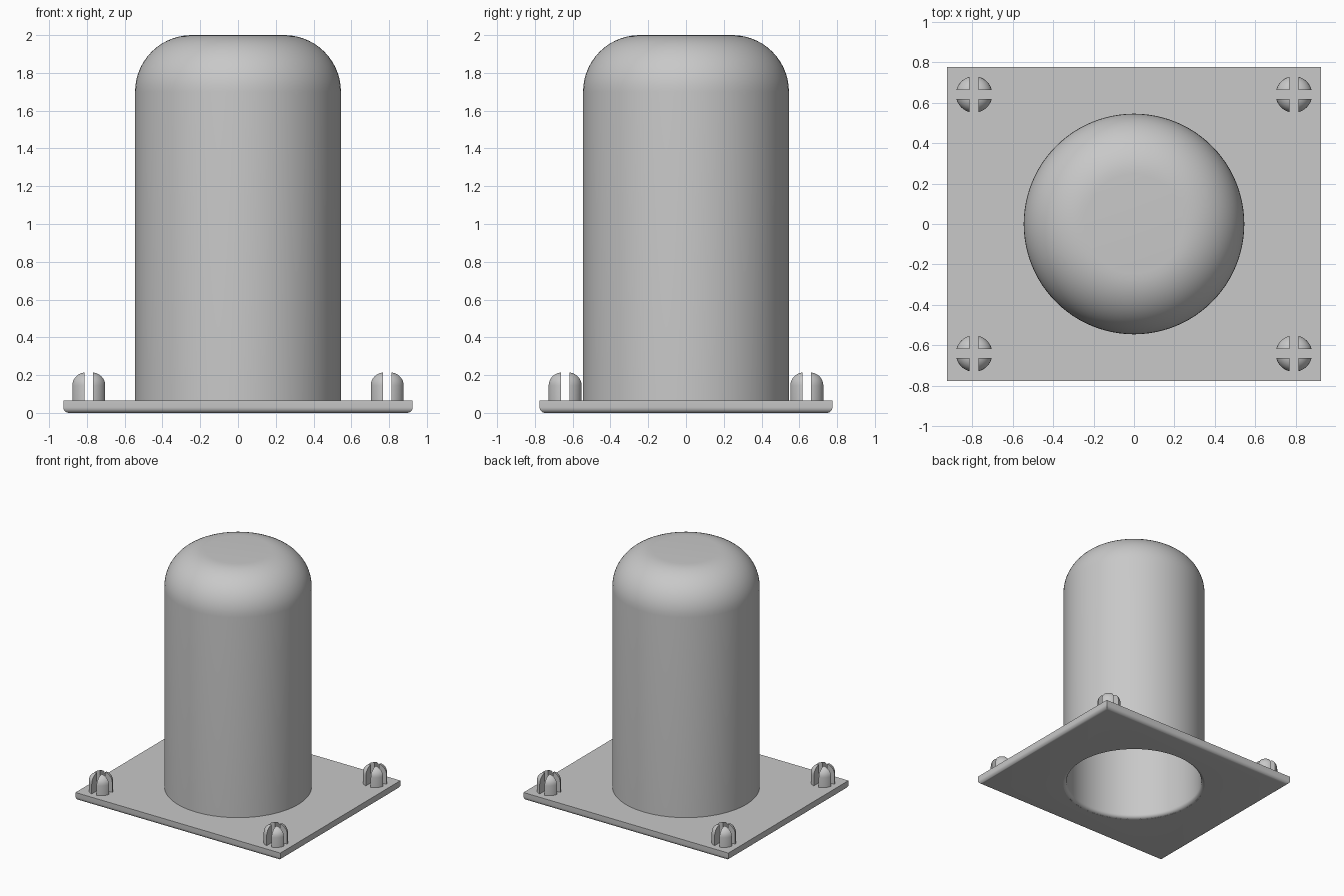
import bpy, bmesh
from math import sin, cos, pi
from mathutils import Matrix, Vector

cube = bpy.data.objects.get("Cube")
if cube:
    bpy.data.objects.remove(cube, do_unlink=True)

HALF_X, HALF_Y, PLATE_T = 0.925, 0.775, 0.065
OUTER_R, INNER_R, HEIGHT, DOME_R = 0.545, 0.52, 2.0, 0.30
EDGE_R = 0.03
PEG_R, PEG_TOP, PEG_ROUND, SLOT = 0.09, 0.215, 0.07, 0.044
PEG_X, PEG_Y = 0.79, 0.64

grey = bpy.data.materials.new("plain grey")
grey.use_nodes = True
COLOUR = (0.58, 0.58, 0.58, 1)
grey.diffuse_color = COLOUR
grey.node_tree.nodes["Principled BSDF"].inputs["Base Color"].default_value = COLOUR


def arc(cx, cz, r, start, end, steps):
    """Points of an arc in the radius/height plane."""
    return [(cx + r * cos(start + (end - start) * i / steps),
             cz + r * sin(start + (end - start) * i / steps)) for i in range(steps + 1)]


def lathe(profile, steps):
    """Revolve a radius/height profile around z."""
    bm = bmesh.new()
    verts = [bm.verts.new((r, 0, z)) for r, z in profile]
    edges = [bm.edges.new(pair) for pair in zip(verts, verts[1:])]
    bmesh.ops.spin(bm, geom=verts + edges, cent=(0, 0, 0), axis=(0, 0, 1),
                   angle=2 * pi, steps=steps, use_merge=True)
    bmesh.ops.remove_doubles(bm, verts=bm.verts[:], dist=1e-5)
    bmesh.ops.recalc_face_normals(bm, faces=bm.faces[:])
    return bm


def make(name, bm):
    mesh = bpy.data.meshes.new(name)
    bm.to_mesh(mesh)
    bm.free()
    obj = bpy.data.objects.new(name, mesh)
    bpy.context.collection.objects.link(obj)
    mesh.materials.append(grey)
    return obj


def smooth(obj):
    bpy.ops.object.select_all(action="DESELECT")
    obj.select_set(True)
    bpy.context.view_layer.objects.active = obj
    bpy.ops.object.shade_smooth_by_angle(angle=pi / 6)


# Base plate with rounded lower edges
bm = bmesh.new()
bmesh.ops.create_cube(bm, size=1, matrix=Matrix.Translation((0, 0, PLATE_T / 2))
                      @ Matrix.Diagonal((2 * HALF_X, 2 * HALF_Y, PLATE_T, 1)))
lower = [e for e in bm.edges if all(v.co.z < 0.001 for v in e.verts)]
bmesh.ops.bevel(bm, geom=lower, offset=EDGE_R, segments=6, profile=0.5, affect="EDGES")
plate = make("base_plate", bm)

# Hole through the plate, flared at its lower rim
flare = arc(INNER_R + EDGE_R, EDGE_R, EDGE_R, 1.45 * pi, pi, 6)
cutter = make("hole_cutter", lathe(
    [(0, -0.1), (flare[0][0], -0.1)] + flare + [(INNER_R, 0.2), (0, 0.2)], 96))
cutter.hide_render = True
cut = plate.modifiers.new("hole", "BOOLEAN")
cut.operation, cut.solver, cut.object = "DIFFERENCE", "EXACT", cutter
bpy.context.view_layer.objects.active = plate
bpy.ops.object.modifier_apply(modifier=cut.name)
bpy.data.objects.remove(cutter, do_unlink=True)
smooth(plate)

# Hollow domed cylinder
wall = OUTER_R - INNER_R
outer = arc(OUTER_R - DOME_R, HEIGHT - DOME_R, DOME_R, 0, pi / 2, 14)
inner = arc(OUTER_R - DOME_R, HEIGHT - DOME_R, DOME_R - wall, pi / 2, 0, 14)
shell = make("domed_cylinder", lathe(
    [(OUTER_R, PLATE_T)] + outer + [(0, HEIGHT), (0, HEIGHT - wall)]
    + inner + [(INNER_R, PLATE_T)], 96))
smooth(shell)

# Four round-topped pegs, each split into four prongs by a cross slot
for side, sx in (("left", 1), ("right", -1)):
    for end, sy in (("front", -1), ("back", 1)):
        bm = lathe([(0, PLATE_T), (PEG_R, PLATE_T)]
                   + arc(PEG_R - PEG_ROUND, PEG_TOP - PEG_ROUND, PEG_ROUND, 0, pi / 2, 8)
                   + [(0, PEG_TOP)], 48)
        for normal in (Vector((1, 0, 0)), Vector((0, 1, 0))):
            res = bmesh.ops.bisect_plane(
                bm, geom=bm.verts[:] + bm.edges[:] + bm.faces[:], dist=1e-5,
                plane_co=normal * SLOT / 2, plane_no=normal, clear_inner=True)
            rim = [g for g in res["geom_cut"] if isinstance(g, bmesh.types.BMEdge)]
            bmesh.ops.holes_fill(bm, edges=rim, sides=0)
        prong = bm.verts[:] + bm.edges[:] + bm.faces[:]
        for k in range(1, 4):
            copy = bmesh.ops.duplicate(bm, geom=prong)["geom"]
            bmesh.ops.rotate(bm, cent=(0, 0, 0), matrix=Matrix.Rotation(k * pi / 2, 3, "Z"),
                             verts=[g for g in copy if isinstance(g, bmesh.types.BMVert)])
        bmesh.ops.recalc_face_normals(bm, faces=bm.faces[:])
        peg = make(f"{end}_{side}_peg", bm)
        peg.location = (sx * PEG_X, sy * PEG_Y, 0)
        smooth(peg)
